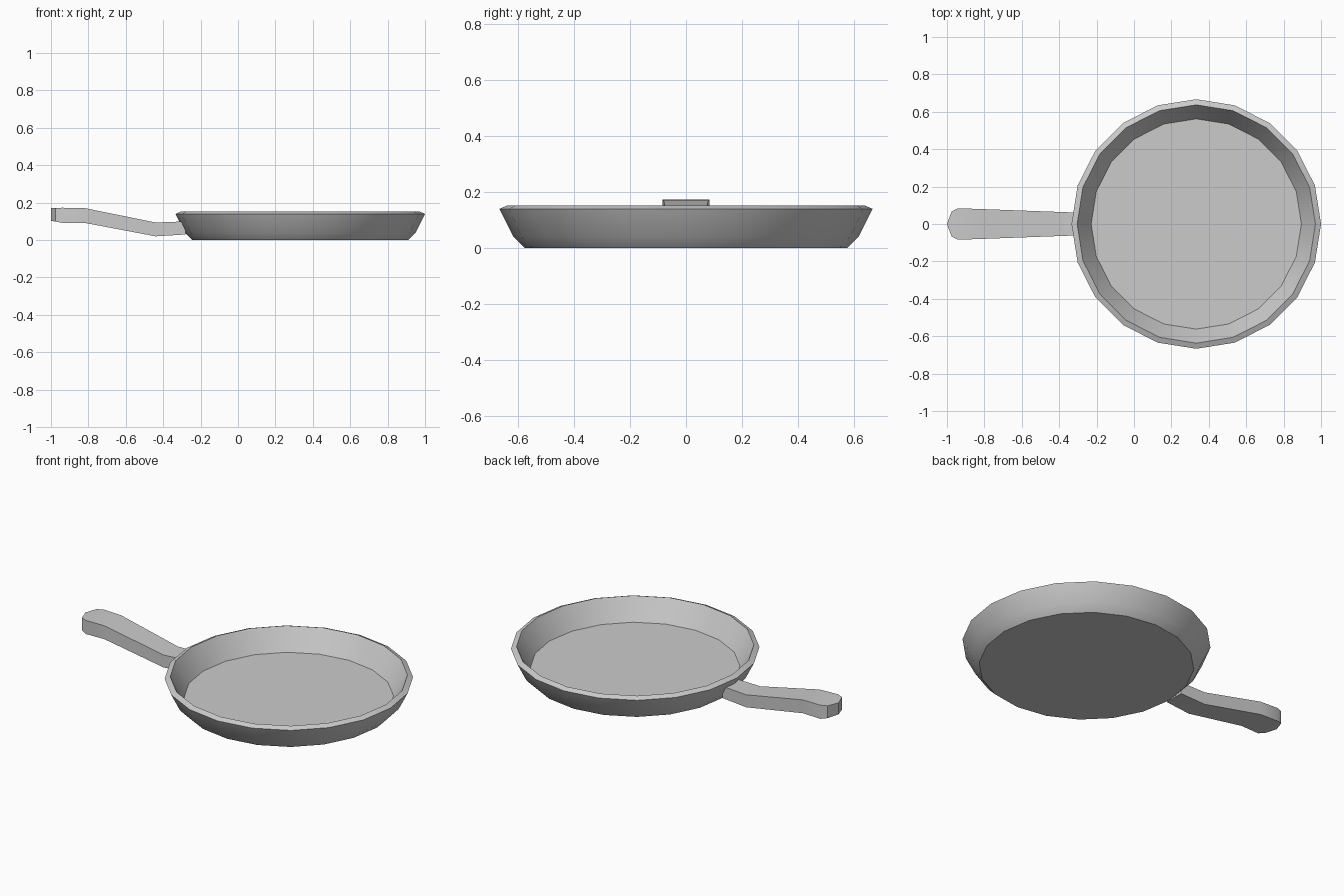
import bpy
import bmesh
import math

cube = bpy.data.objects.get("Cube")
if cube:
    bpy.data.objects.remove(cube, do_unlink=True)

# One grey metal for the whole pan
metal = bpy.data.materials.new("grey metal")
metal.use_nodes = True
GREY = (0.6, 0.6, 0.6, 1)
metal.diffuse_color = GREY
metal.node_tree.nodes["Principled BSDF"].inputs["Base Color"].default_value = GREY


def loft(name, loops, location=(0, 0, 0)):
    """Skin a series of closed loops, cap both ends and shade the result."""
    bm = bmesh.new()
    rings = [[bm.verts.new(p) for p in loop] for loop in loops]
    for a, b in zip(rings, rings[1:]):
        for i in range(len(a)):
            j = (i + 1) % len(a)
            bm.faces.new((a[i], a[j], b[j], b[i]))
    bm.faces.new(rings[0][::-1])
    bm.faces.new(rings[-1])
    bmesh.ops.remove_doubles(bm, verts=bm.verts, dist=0.0005)
    bmesh.ops.recalc_face_normals(bm, faces=bm.faces)
    mesh = bpy.data.meshes.new(name)
    bm.to_mesh(mesh)
    bm.free()
    mesh.materials.append(metal)
    obj = bpy.data.objects.new(name, mesh)
    obj.location = location
    bpy.context.collection.objects.link(obj)
    bpy.ops.object.select_all(action="DESELECT")
    obj.select_set(True)
    bpy.context.view_layer.objects.active = obj
    bpy.ops.object.shade_smooth_by_angle(angle=math.radians(30))
    return obj


def circle(radius, z, sides=20):
    return [(radius * math.cos(math.tau * i / sides),
             radius * math.sin(math.tau * i / sides), z) for i in range(sides)]


# Pan body: base, flared wall, sloped rim, inner wall and floor (radius, height)
profile = [(0.577, 0), (0.617, 0.04), (0.667, 0.14), (0.637, 0.153), (0.562, 0.03)]
loft("pan_body", [circle(r, z) for r, z in profile], (0.333, 0, 0))

# Handle: x, half width, underside and top heights from the tip to the pan
stations = [
    (-1.0, 0, 0.103, 0.171),
    (-0.975, 0.067, 0.099, 0.172),
    (-0.94, 0.084, 0.092, 0.173),
    (-0.82, 0.08, 0.092, 0.171),
    (-0.44, 0.066, 0.02, 0.094),
    (-0.28, 0.06, 0.03, 0.1),
]
loft("handle", [[(x, -w, low), (x, w, low), (x, w, top), (x, -w, top)]
                for x, w, low, top in stations])
